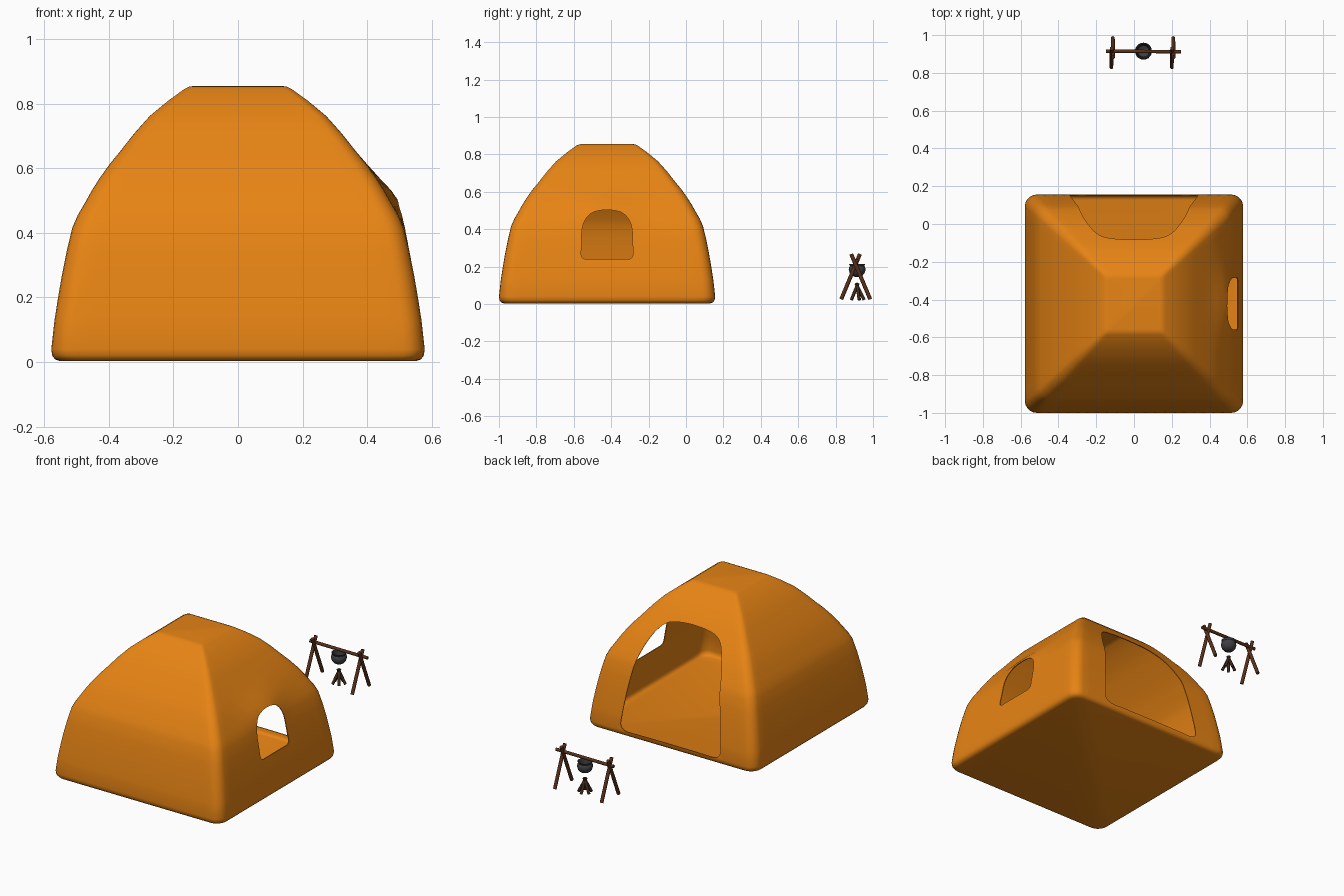
import bpy, bmesh, math
from mathutils import Vector

if "Cube" in bpy.data.objects:
    bpy.data.objects.remove(bpy.data.objects["Cube"])


def material(name, rgb):
    m = bpy.data.materials.new(name)
    m.diffuse_color = (*rgb, 1)
    m.use_nodes = True
    m.node_tree.nodes["Principled BSDF"].inputs["Base Color"].default_value = m.diffuse_color
    return m


CANVAS = material("canvas", (0.8, 0.23, 0.007))
WOOD = material("wood", (0.10, 0.03, 0.010))
LOG = material("log", (0.05, 0.022, 0.010))
IRON = material("iron", (0.05, 0.05, 0.055))


def make(name, bm, mat=None, smooth=None):
    bmesh.ops.recalc_face_normals(bm, faces=bm.faces)
    me = bpy.data.meshes.new(name)
    bm.to_mesh(me)
    bm.free()
    ob = bpy.data.objects.new(name, me)
    bpy.context.collection.objects.link(ob)
    if mat:
        me.materials.append(mat)
    if smooth:
        shade(ob, smooth)
    return ob


def activate(ob):
    bpy.ops.object.select_all(action='DESELECT')
    ob.select_set(True)
    bpy.context.view_layer.objects.active = ob


def shade(ob, angle):
    activate(ob)
    bpy.ops.object.shade_smooth_by_angle(angle=math.radians(angle))


def loft(bm, rings, caps):
    loops = [[bm.verts.new(p) for p in r] for r in rings]
    n = len(loops[0])
    for a, b in zip(loops, loops[1:]):
        for i in range(n):
            j = (i + 1) % n
            bm.faces.new((a[i], a[j], b[j], b[i]))
    if caps:
        bm.faces.new(loops[0][::-1])
        bm.faces.new(loops[-1])


def rounded_square(h, r, seg=20, arc=5):
    pts = []
    for k in range(4):
        side = [(h, -h + r + 2 * (h - r) * i / seg) for i in range(seg)]
        side += [(h - r + r * math.cos(t), h - r + r * math.sin(t))
                 for t in (i * math.pi / 2 / arc for i in range(arc))]
        for x, y in side:
            for _ in range(k):
                x, y = -y, x
            pts.append((x, y))
    return pts


# Tent: domed square shell, bulging slightly above the side window
CY = -0.422
profile = [(.55, .003), (.566, .008), (.575, .02), (.578, .04), (.568, .13),
           (.557, .2), (.545, .27), (.530, .345), (.513, .416), (.496, .455),
           (.474, .493), (.452, .532), (.428, .57), (.398, .612), (.366, .651),
           (.322, .707), (.273, .762), (.215, .810), (.165, .846), (.15, .853), (.135, .855)]
rings = []
for h, z in profile:
    ring = []
    for x, y in rounded_square(h, 0.11 * h):
        if x > 0.25:
            x += 0.027 * math.exp(-((z - 0.5) / 0.07) ** 2 - (y / 0.17) ** 2)
        ring.append((x, y + CY, z))
    rings.append(ring)
bm = bmesh.new()
loft(bm, rings, True)
tent = make("tent_shell", bm, CANVAS)
solid = tent.modifiers.new("thickness", 'SOLIDIFY')
solid.thickness = 0.005
solid.offset = -1


def prism(name, pts, place, near, far):
    bm = bmesh.new()
    loft(bm, [[place(u, v, d) for u, v in pts] for d in (near, far)], True)
    ob = make(name, bm)
    ob.hide_render = True
    return ob


def smooth_outline(half):
    # mirror a half outline, then round it by corner cutting
    pts = half + [(-u, v) for u, v in reversed(half)]
    for _ in range(3):
        pts = [(a[0] * (1 - t) + b[0] * t, a[1] * (1 - t) + b[1] * t)
               for a, b in zip(pts, pts[1:] + pts[:1]) for t in (.25, .75)]
    return pts


# Door and window openings
door = smooth_outline([(.2, .04), (.345, .035), (.335, .14), (.31, .33),
                       (.275, .52), (.2, .66), (.08, .685)])
window = smooth_outline([(.08, .24), (.14, .24), (.137, .31), (.135, .42), (.095, .485), (.03, .503)])
cutters = [prism("door_cutter", door, lambda u, v, d: (u, d, v), -0.25, 0.4),
           prism("window_cutter", window, lambda u, v, d: (d, u + CY, v), 0.3, 0.8)]
for c in cutters:
    b = tent.modifiers.new("opening", 'BOOLEAN')
    b.operation = 'DIFFERENCE'
    b.solver = 'EXACT'
    b.object = c
activate(tent)
for m in list(tent.modifiers):
    bpy.ops.object.modifier_apply(modifier=m.name)
for c in cutters:
    bpy.data.objects.remove(c)
shade(tent, 40)


def stick(name, a, b, r, mat):
    a, b = Vector(a), Vector(b)
    bm = bmesh.new()
    bmesh.ops.create_cone(bm, cap_ends=True, segments=10, radius1=r, radius2=r, depth=(b - a).length)
    ob = make(name, bm, mat, 40)
    ob.location = (a + b) / 2
    ob.rotation_euler = (b - a).to_track_quat('Z', 'Y').to_euler()


# Cooking frame: two crossed pairs of legs and a bar
for label, x in (("left", -0.115), ("right", 0.205)):
    stick(label + "_leg_front", (x - .005, .83, .025), (x - .003, .93, .267), .0105, WOOD)
    stick(label + "_leg_back", (x + .003, .985, .025), (x + .005, .883, .267), .0105, WOOD)
stick("cross_bar", (-.147, .915, .232), (.249, .912, .232), .0095, WOOD)

# Hanging pot: lathed body with a neck and flared rim, open on top
PX, PY = 0.05, 0.915
pot = [(.012, .145), (.028, .151), (.040, .165), (.045, .182), (.043, .196), (.038, .203),
       (.043, .213), (.039, .214), (.034, .203), (.038, .185), (.030, .163), (.010, .153)]
bm = bmesh.new()
loft(bm, [[(PX + r * math.cos(t), PY + r * math.sin(t), z)
           for t in (i * math.tau / 20 for i in range(20))] for r, z in pot], True)
make("cooking_pot", bm, IRON, 40)

# Firewood: ring of leaning logs
for i in range(5):
    t = i * math.tau / 5 + 0.3
    c, s = math.cos(t), math.sin(t)
    stick(f"fire_log_{i + 1}", (PX + .038 * c, PY + .038 * s, .022),
          (PX - .006 * c, PY - .006 * s, .11), .0085, LOG)
